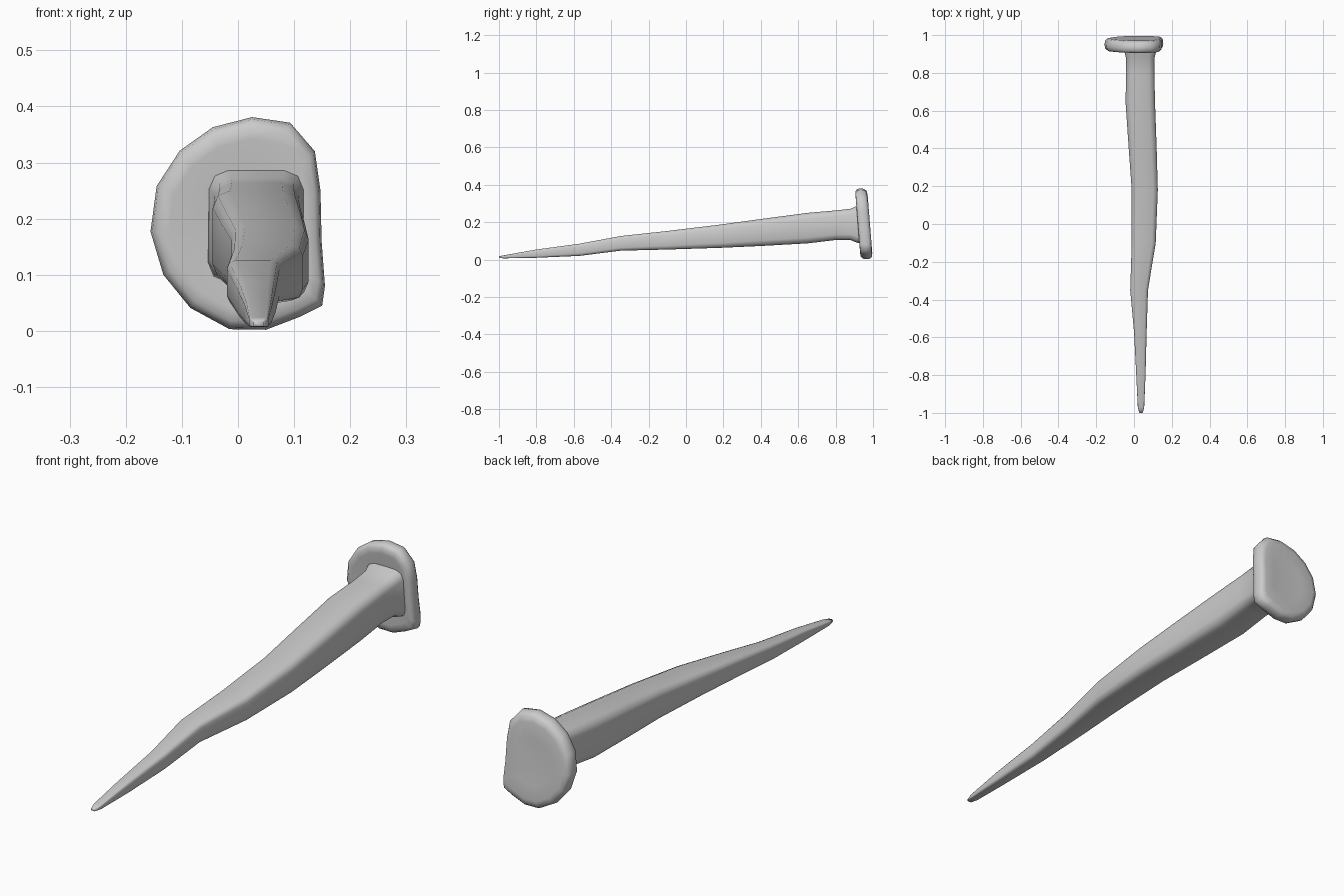
import bpy, bmesh, math


def loft(name, rings):
    """Skin closed rings of equal point count and cap both ends."""
    bm = bmesh.new()
    loops = [[bm.verts.new(p) for p in ring] for ring in rings]
    n = len(loops[0])
    for a, b in zip(loops, loops[1:]):
        for i in range(n):
            j = (i + 1) % n
            bm.faces.new((a[i], a[j], b[j], b[i]))
    bm.faces.new(loops[0])
    bm.faces.new(loops[-1][::-1])
    bmesh.ops.recalc_face_normals(bm, faces=bm.faces)
    mesh = bpy.data.meshes.new(name)
    bm.to_mesh(mesh)
    bm.free()
    obj = bpy.data.objects.new(name, mesh)
    bpy.context.collection.objects.link(obj)
    for p in mesh.polygons:
        p.use_smooth = True
    return obj


def rounded_rect(y, x0, x1, z0, z1, steps=3):
    """Rectangular section with rounded corners."""
    r = 0.2 * min(x1 - x0, z1 - z0)
    corners = [(x1 - r, z1 - r), (x0 + r, z1 - r), (x0 + r, z0 + r), (x1 - r, z0 + r)]
    pts = []
    for k, (cx, cz) in enumerate(corners):
        for s in range(steps):
            a = math.pi / 2 * (k + s / (steps - 1))
            pts.append((cx + r * math.cos(a), y, cz + r * math.sin(a)))
    return pts


# Hand-forged square shank, tip to head: y, x0, x1, z0, z1
sections = [
    (-1.00, 0.028, 0.046, 0.008, 0.018),
    (-0.97, 0.020, 0.054, 0.007, 0.024),
    (-0.80, 0.012, 0.061, 0.010, 0.054),
    (-0.57, 0.000, 0.067, 0.020, 0.085),
    (-0.35, -0.020, 0.074, 0.048, 0.126),
    (-0.10, -0.012, 0.115, 0.054, 0.153),
    (0.18, -0.012, 0.126, 0.063, 0.187),
    (0.40, -0.028, 0.120, 0.073, 0.217),
    (0.65, -0.045, 0.111, 0.087, 0.250),
    (0.80, -0.041, 0.108, 0.105, 0.263),
    (0.88, -0.043, 0.109, 0.105, 0.272),
    (0.91, -0.050, 0.116, 0.092, 0.285),
    (0.94, -0.055, 0.120, 0.085, 0.290),
]
loft("shank", [rounded_rect(*s) for s in sections])

# Irregular flattened head, with one straighter side
outline = [
    (0.025, 0.381), (0.093, 0.371), (0.137, 0.320), (0.147, 0.250),
    (0.149, 0.160), (0.155, 0.080), (0.150, 0.045), (0.110, 0.025),
    (0.050, 0.002), (-0.015, 0.003), (-0.085, 0.041), (-0.133, 0.100),
    (-0.156, 0.177), (-0.145, 0.258), (-0.104, 0.321), (-0.045, 0.363),
]
# Scale and depth of each ring, front to back
profile = [(0.50, 0.925), (0.80, 0.919), (0.92, 0.920), (0.98, 0.930),
           (1.00, 0.948), (0.985, 0.968), (0.93, 0.980), (0.82, 0.984),
           (0.50, 0.981), (0.15, 0.980)]
cx, cz = 0.01, 0.185


def head_ring(scale, y):
    ring = []
    for x, z in outline:
        px, pz = cx + (x - cx) * scale, cz + (z - cz) * scale
        ring.append((px, y + 0.08 * (cz - pz), pz))
    return ring


loft("head", [head_ring(s, y) for s, y in profile])
